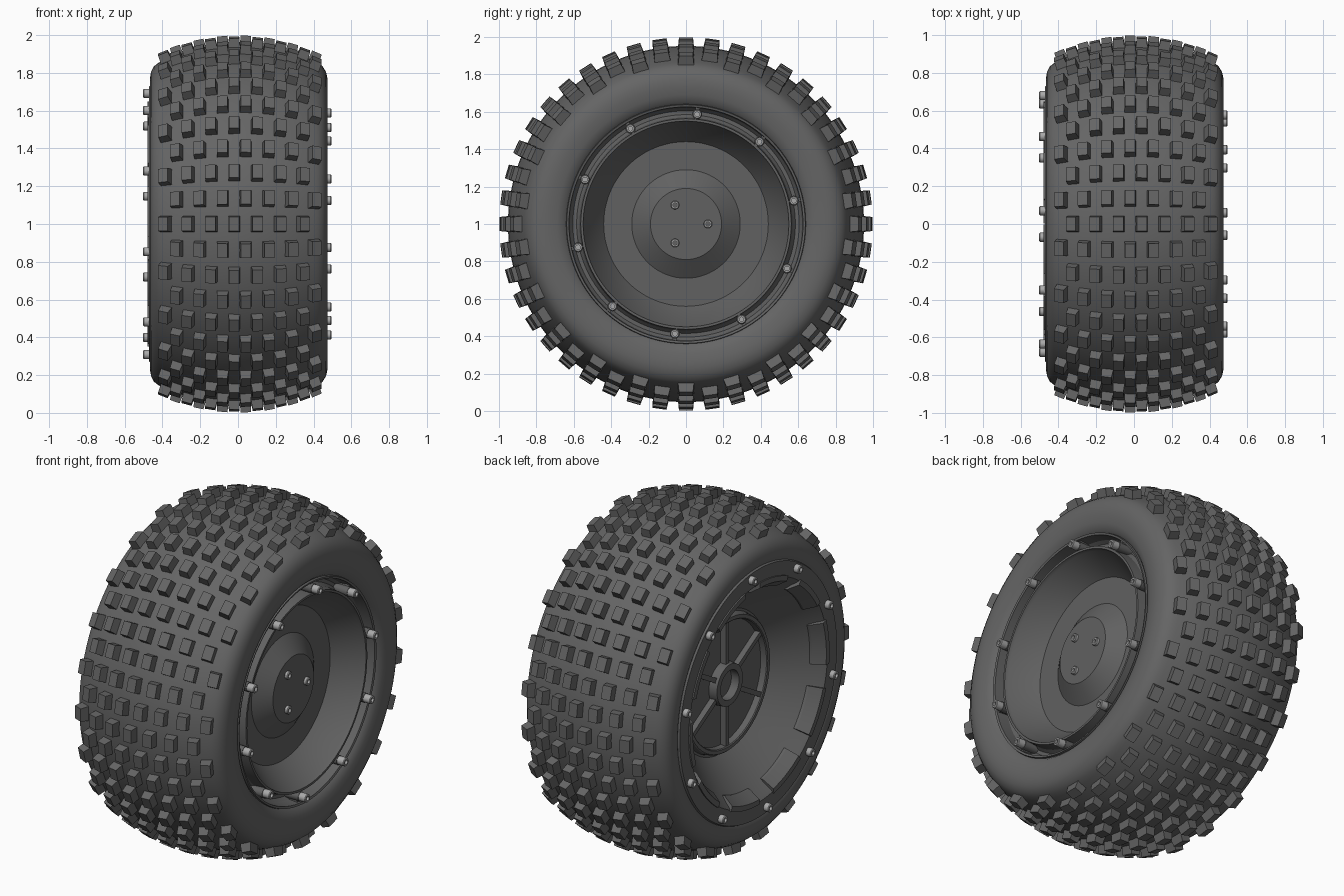
import bpy, bmesh
from math import sin, cos, pi, radians, atan
from mathutils import Matrix, Vector

if "Cube" in bpy.data.objects:
    bpy.data.objects.remove(bpy.data.objects["Cube"])

HUB_Z = 1.0                       # the wheel spins about the x axis at this height


def material(name, v):
    m = bpy.data.materials.new(name)
    m.diffuse_color = (v, v, v, 1)
    m.use_nodes = True
    m.node_tree.nodes["Principled BSDF"].inputs["Base Color"].default_value = m.diffuse_color
    return m


RUBBER = material("rubber", 0.13)
PLASTIC = material("plastic", 0.12)
STEEL = material("steel", 0.4)


def finish(name, bm, mat, angle=30):
    bmesh.ops.recalc_face_normals(bm, faces=bm.faces)
    me = bpy.data.meshes.new(name)
    bm.to_mesh(me)
    bm.free()
    ob = bpy.data.objects.new(name, me)
    bpy.context.collection.objects.link(ob)
    ob.location.z = HUB_Z
    me.materials.append(mat)
    bpy.ops.object.select_all(action='DESELECT')
    ob.select_set(True)
    bpy.context.view_layer.objects.active = ob
    bpy.ops.object.shade_smooth_by_angle(angle=radians(angle))
    return ob


def lathe(bm, profile, segs=96, cy=0, cz=0, closed=False, a0=0, a1=2 * pi):
    """Revolve (x, radius) points about an x-parallel axis; partial arcs get end caps."""
    full = abs(a1 - a0 - 2 * pi) < 1e-6
    rings = []
    for i in range(segs if full else segs + 1):
        a = a0 + (a1 - a0) * i / segs
        rings.append([bm.verts.new((x, cy + r * cos(a), cz + r * sin(a))) for x, r in profile])
    n = len(profile)
    for i in range(segs):
        p, q = rings[i], rings[(i + 1) % len(rings)]
        for j in range(n if closed else n - 1):
            k = (j + 1) % n
            bm.faces.new((p[j], p[k], q[k], q[j]))
    if not full:
        bm.faces.new(rings[0])
        bm.faces.new(rings[-1])
    bmesh.ops.remove_doubles(bm, verts=[v for r in rings for v in r], dist=1e-5)


def box(bm, x0, x1, r0, r1, width, a):
    """Radial bar between two radii at angle a."""
    m = (Matrix.Rotation(a, 4, 'X') @ Matrix.Translation(((x0 + x1) / 2, (r0 + r1) / 2, 0))
         @ Matrix.Diagonal((x1 - x0, r1 - r0, width, 1)))
    bmesh.ops.create_cube(bm, size=1, matrix=m)


# tyre carcass
def crown(x):
    return 0.952 - 0.54 * x * x


tread = [(x / 100, crown(x / 100)) for x in range(40, -41, -8)]
right_wall = [(0.40, 0.635), (0.435, 0.636), (0.455, 0.655), (0.467, 0.69), (0.474, 0.735),
              (0.474, 0.77), (0.466, 0.805), (0.448, 0.835), (0.425, 0.853)]
left_wall = [(-0.422, 0.853), (-0.445, 0.835), (-0.46, 0.805), (-0.466, 0.775),
             (-0.464, 0.745), (-0.455, 0.725), (-0.40, 0.715)]
inner = [(-0.40, 0.80), (-0.3, 0.86), (0.3, 0.86), (0.41, 0.78)]
bm = bmesh.new()
lathe(bm, right_wall + tread + left_wall + inner, 128, closed=True)
finish("tyre_carcass", bm, RUBBER, 40)

# tread blocks: 44 staggered rows of 7 slightly tapered knobs
bm = bmesh.new()
ROWS = 44
for row in range(ROWS):
    a = 2 * pi * row / ROWS
    for k in range(7):
        x = (-0.38 if row % 2 else -0.32) + 0.12 * k
        tilt = atan(1.08 * x)
        m = (Matrix.Rotation(a, 4, 'X') @ Matrix.Translation((x, 0, crown(x)))
             @ Matrix.Rotation(tilt, 4, 'Y'))
        vs = []
        for z, s in ((-0.025, 1.12), (0.046, 0.94)):
            vs.append([bm.verts.new(m @ Vector((sx * 0.029 * s, sy * 0.04 * s, z)))
                       for sx, sy in ((-1, -1), (1, -1), (1, 1), (-1, 1))])
        lo, hi = vs
        bm.faces.new(hi)
        bm.faces.new(lo[::-1])
        for i in range(4):
            j = (i + 1) % 4
            bm.faces.new((lo[i], lo[j], hi[j], hi[i]))
finish("tread_blocks", bm, RUBBER)

# wheel rim: dished outer face, bolt channel, barrel and deep inner bowl
bm = bmesh.new()
lathe(bm, [(0.36, 0), (0.36, 0.19), (0.29, 0.29), (0.29, 0.44), (0.425, 0.545), (0.445, 0.55),
           (0.445, 0.563), (0.38, 0.57), (0.36, 0.585), (0.36, 0.605), (0.38, 0.62),
           (0.448, 0.626), (0.452, 0.638), (0.40, 0.65), (0.25, 0.60), (-0.25, 0.64),
           (-0.38, 0.72), (-0.455, 0.735), (-0.47, 0.728), (-0.47, 0.64), (-0.455, 0.625),
           (-0.43, 0.605), (-0.235, 0.41), (-0.235, 0)])
finish("wheel_rim", bm, PLASTIC)

BOLT_ANGLES = [radians(12.2 + 36 * i) for i in range(10)]

# bosses and webs that carry the outer bolts across the channel
bm = bmesh.new()
for a in BOLT_ANGLES:
    lathe(bm, [(0.34, 0), (0.34, 0.027), (0.45, 0.027), (0.45, 0)], 20, 0.59 * cos(a), 0.59 * sin(a))
    box(bm, 0.34, 0.435, 0.56, 0.628, 0.022, a)
finish("outer_bolt_bosses", bm, PLASTIC)

# raised arc pads between the inner bolts
bm = bmesh.new()
for a in BOLT_ANGLES:
    lathe(bm, [(-0.478, 0.618), (-0.478, 0.648), (-0.40, 0.648), (-0.40, 0.575), (-0.415, 0.575)],
          8, closed=True, a0=a + radians(6), a1=a + radians(30))
finish("inner_ring_pads", bm, PLASTIC)

# ribbed hub on the inner side
bm = bmesh.new()
lathe(bm, [(-0.22, 0.355), (-0.27, 0.36), (-0.275, 0.365), (-0.275, 0.385), (-0.27, 0.39),
           (-0.22, 0.40)], 72, closed=True)
lathe(bm, [(-0.22, 0.085), (-0.285, 0.085), (-0.285, 0.12), (-0.22, 0.125)], 48, closed=True)
for i in range(6):
    box(bm, -0.268, -0.22, 0.11, 0.365, 0.028, radians(30 + 60 * i))
finish("inner_hub", bm, PLASTIC)


# cap screws with hexagon-like sockets
def bolt(bm, radius, a, base, tip, r):
    d = 1 if tip > base else -1
    cy, cz = radius * cos(a), radius * sin(a)
    lathe(bm, [(base, 0), (base, r), (tip - d * 0.004, r), (tip, r * 0.85), (tip, r * 0.5),
               (tip - d * 0.018, r * 0.5), (tip - d * 0.018, 0)], 18, cy, cz)


for name, radius, base, tip in (("outer_bolts", 0.59, 0.44, 0.495),
                                ("inner_bolts", 0.695, -0.45, -0.502)):
    bm = bmesh.new()
    for a in BOLT_ANGLES:
        bolt(bm, radius, a, base, tip, 0.024)
    finish(name, bm, STEEL)

bm = bmesh.new()
for i in range(3):
    bolt(bm, 0.117, 2 * pi * i / 3, 0.35, 0.378, 0.023)
finish("hub_bolts", bm, STEEL)
